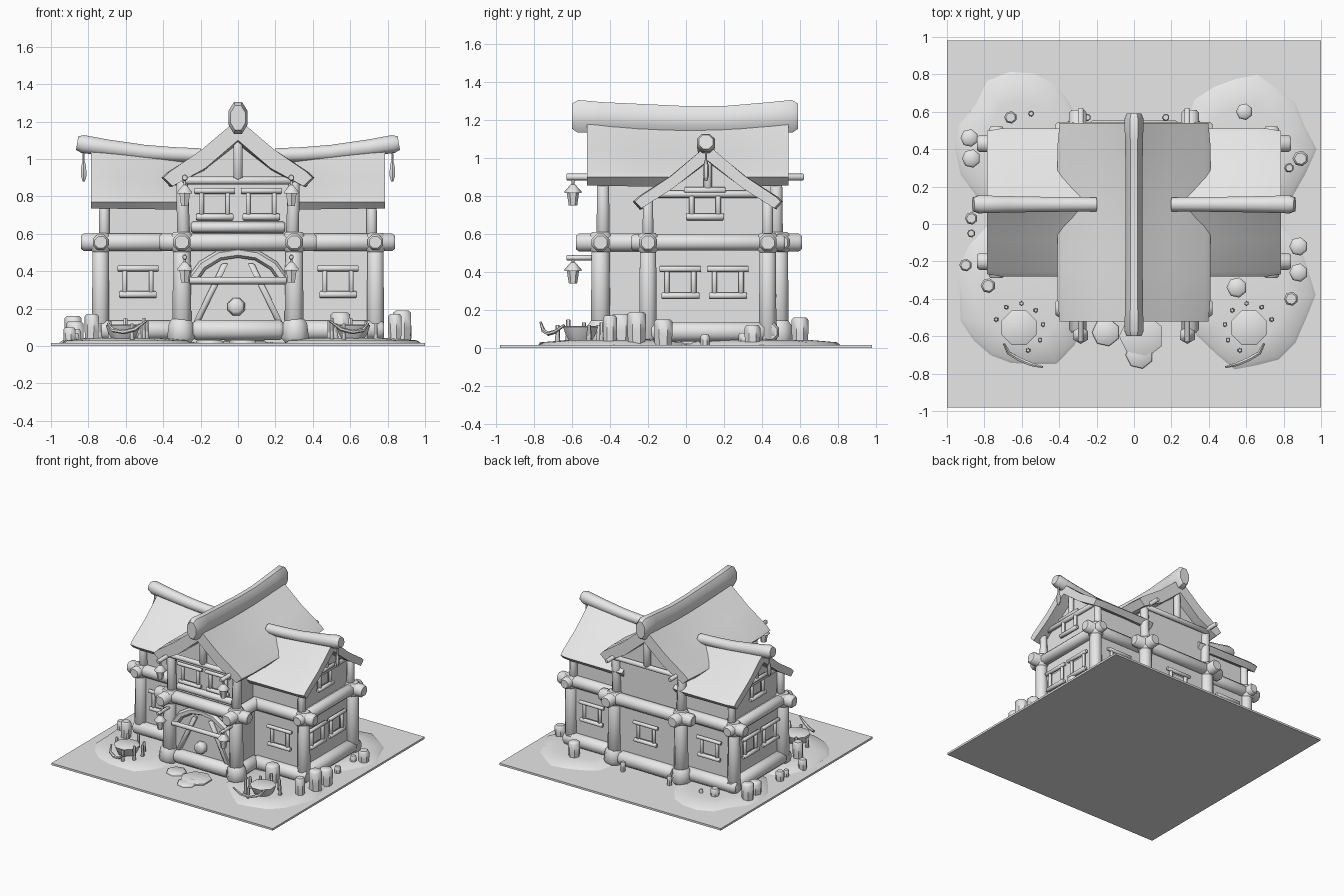
import bpy, bmesh, math, random
from mathutils import Vector as V
random.seed(4)

grey = bpy.data.materials.new("plain_grey")
grey.diffuse_color = (0.8, 0.8, 0.8, 1)


def finish(name, bm, angle=45):
    bmesh.ops.recalc_face_normals(bm, faces=bm.faces)
    me = bpy.data.meshes.new(name)
    bm.to_mesh(me)
    bm.free()
    me.materials.append(grey)
    me.shade_smooth()
    me.set_sharp_from_angle(angle=math.radians(angle))
    ob = bpy.data.objects.new(name, me)
    bpy.context.collection.objects.link(ob)
    return ob


def skin(name, rings, angle=45):
    """Closed solid through a list of rings with equal point counts."""
    bm = bmesh.new()
    rows = [[bm.verts.new(p) for p in r] for r in rings]
    n = len(rows[0])
    for a, b in zip(rows, rows[1:]):
        for i in range(n):
            bm.faces.new((a[i], a[(i + 1) % n], b[(i + 1) % n], b[i]))
    bm.faces.new(rows[0])
    bm.faces.new(rows[-1])
    return finish(name, bm, angle)


def tube(name, pts, radii, sides=8, squash=1.0, angle=50):
    pts = [V(p) for p in pts]
    rings = []
    for i, p in enumerate(pts):
        t = (pts[min(i + 1, len(pts) - 1)] - pts[max(i - 1, 0)]).normalized()
        side = V((1, 0, 0)) if abs(t.z) > 0.9 else t.cross(V((0, 0, 1))).normalized()
        up = side.cross(t).normalized()
        ring = []
        for k in range(sides):
            a = math.tau * (k + 0.5) / sides
            ring.append(p + radii[i] * (side * math.cos(a) + up * squash * math.sin(a)))
        rings.append(ring)
    return skin(name, rings, angle)


def log(name, a, b, r, r2=None, sides=8):
    """Straight log with softened ends."""
    a, b = V(a), V(b)
    r2 = r2 or r
    d = (b - a).normalized() * r * 0.3
    return tube(name, [a, a + d, b - d, b], [r * 0.75, r, r2, r2 * 0.75], sides)


def prism(name, prof, a0, a1, axis):
    def put(p, a):
        return (p[0], a, p[1]) if axis == 'y' else (a, p[0], p[1])
    return skin(name, [[put(p, a) for p in prof] for a in (a0, a1)], 20)


def box(name, x0, x1, y0, y1, z0, z1):
    return prism(name, [(x0, z0), (x1, z0), (x1, z1), (x0, z1)], y0, y1, 'y')


def roof(name, half, ridge, centre, u0, u1, sag, axis):
    """Thick sagging slab roof; half = profile from top ridge round the eave to under ridge."""
    top = [p for p in half if p[0] > 0]
    loop = [half[0]] + top + [half[-1]] + [(-v, z) for v, z in reversed(top)]
    w = max(p[0] for p in half)
    rings = []
    for i in range(9):
        t = i / 8
        u = u0 + (u1 - u0) * t
        ring = []
        for v, z in loop:
            pinch = 0.97 if i in (0, 8) else 1
            zz = ridge + z - sag(t) * (1 - abs(v) / w)
            ring.append((v * pinch + centre, u, zz) if axis == 'y' else (u, v * pinch + centre, zz))
        rings.append(ring)
    return skin(name, rings, 35)


def window(name, c, along, out):
    """Log-framed window; along = wall direction, out = wall normal."""
    c, a, o, z = V(c), V(along), V(out), V((0, 0, 1))
    for part, h, w, r in (("lintel", 0.07, 0.11, 0.016), ("sill", -0.07, 0.10, 0.018)):
        m = c + z * h + o * 0.025
        log(f"{name}_{part}", m - a * w, m + a * w, r, sides=6)
    for s in (-1, 1):
        m = c + a * 0.07 * s + o * 0.02
        log(f"{name}_jamb", m - z * 0.065, m + z * 0.065, 0.014, sides=6)
    skin(f"{name}_pane", [[c + a * sx * 0.065 + z * sz * 0.06 + o * d
         for sx, sz in ((-1, -1), (1, -1), (1, 1), (-1, 1))] for d in (-0.004, 0.004)], 20)


# ground plate and dirt mounds
box("ground_plate", -1, 1, -0.98, 0.98, 0, 0.016)
for s in (-1, 1):
    for f, cy in (("front", -0.38), ("back", 0.40)):
        wob = [random.uniform(0.9, 1.07) for _ in range(18)]
        skin(f"dirt_mound_{f}", [[(s * 0.6 + math.cos(k * math.tau / 18) * 0.36 * q * w,
             cy + math.sin(k * math.tau / 18) * 0.41 * q * w, z) for k, w in enumerate(wob)]
             for q, z in ((1, 0.01), (0.93, 0.03), (0.6, 0.042))])

# walls with gables
box("centre_lower_wall", -0.29, 0.29, -0.44, 0.49, 0.02, 0.58)
prism("centre_upper_wall", [(-0.27, 0.56), (0.27, 0.56), (0.27, 0.9), (0, 1.12), (-0.27, 0.9)],
      -0.41, 0.47, 'y')
for s in (-1, 1):
    box("wing_lower_wall", *sorted((s * 0.25, s * 0.71)), -0.2, 0.43, 0.02, 0.58)
    prism("wing_upper_wall", [(-0.19, 0.56), (0.42, 0.56), (0.42, 0.76), (0.115, 1.0), (-0.19, 0.76)],
          s * 0.25, s * 0.69, 'x')

# foundations
for y in (-0.45, 0.50):
    log("centre_foundation", (-0.24, y, 0.085), (0.24, y, 0.085), 0.058)
for s in (-1, 1):
    for y in (-0.21, 0.44):
        log("wing_foundation", (s * 0.3, y, 0.085), (s * 0.78, y, 0.085), 0.055)
    log("side_foundation", (s * 0.73, -0.24, 0.085), (s * 0.73, 0.48, 0.085), 0.055)
    log("centre_side_foundation", (s * 0.3, -0.48, 0.085), (s * 0.3, -0.2, 0.085), 0.055)

# posts, joints and beams
for s in (-1, 1):
    for y in (-0.45, 0.49):
        log("centre_post_foot", (s * 0.305, y, 0.02), (s * 0.305, y, 0.145), 0.08, 0.07)
        log("centre_post", (s * 0.3, y, 0.1), (s * 0.3, y, 0.56), 0.055, 0.05)
        log("centre_upper_post", (s * 0.29, y * 0.97, 0.56), (s * 0.3, y * 0.97, 0.92), 0.038, 0.033)
        log("centre_joint", (s * 0.3, y, 0.5), (s * 0.3, y, 0.61), 0.063)
    for y in (-0.2, 0.43):
        log("wing_post", (s * 0.735, y, 0.04), (s * 0.735, y, 0.56), 0.05, 0.046)
        log("wing_upper_post", (s * 0.715, y, 0.56), (s * 0.715, y, 0.79), 0.032, 0.028)
        log("wing_joint", (s * 0.735, y, 0.5), (s * 0.735, y, 0.605), 0.058)
        log("wing_beam", (s * 0.28, y, 0.555), (s * 0.84, y, 0.555), 0.05)
    log("wing_side_beam", (s * 0.735, -0.29, 0.555), (s * 0.735, 0.52, 0.555), 0.045)
    log("centre_side_beam", (s * 0.3, -0.58, 0.555), (s * 0.3, 0.61, 0.555), 0.05)
    log("eave_pole", (s * 0.285, -0.63, 0.9), (s * 0.285, 0.62, 0.9), 0.018, sides=6)
    log("gable_tie", (s * 0.71, -0.16, 0.81), (s * 0.71, 0.39, 0.81), 0.02, sides=6)
    log("gable_king_post", (s * 0.71, 0.115, 0.82), (s * 0.71, 0.115, 1.0), 0.022, sides=6)
for y in (-0.45, 0.50):
    log("centre_beam", (-0.42, y, 0.555), (0.42, y, 0.555), 0.05)
    log("gable_tie", (-0.3, y, 0.885), (0.3, y, 0.885), 0.022, sides=6)
    log("king_post", (0, y, 0.89), (0, y, 1.15), 0.028, sides=6)
log("balcony_board", (-0.25, -0.42, 0.635), (0.25, -0.42, 0.635), 0.03, sides=6)

# roofs and ridge logs
roof("main_roof", [(0, 0), (0.2, -0.165), (0.38, -0.285), (0.41, -0.315), (0.36, -0.36),
     (0.18, -0.265), (0, -0.115)], 1.215, 0, -0.52, 0.54, lambda t: 0.2 * t * (1 - t), 'y')
tube("main_ridge", [(0, y, z) for y, z in ((-0.6, 1.22), (-0.57, 1.22), (-0.45, 1.215), (0, 1.2),
     (0.2, 1.2), (0.45, 1.215), (0.56, 1.22), (0.59, 1.22))],
     [0.043, 0.056, 0.052, 0.048, 0.048, 0.052, 0.056, 0.043], 8, 1.65)
for s in (-1, 1):
    roof("wing_roof", [(0, 0), (0.2, -0.165), (0.37, -0.275), (0.395, -0.3), (0.36, -0.335),
         (0.19, -0.23), (0, -0.085)], 1.07, 0.115, s * 0.23, s * 0.785,
         lambda t: 0.085 * (1 - t) ** 1.5, 'x')
    tube("wing_ridge", [(s * x, 0.105, z) for x, z in ((0.2, 1.02), (0.35, 1.025), (0.5, 1.035),
         (0.7, 1.06), (0.83, 1.08), (0.86, 1.085))], [0.04, 0.042, 0.044, 0.048, 0.052, 0.04])
    # hanging charm under the wing ridge
    tube("ridge_charm", [(s * 0.825, 0.105, z) for z in (0.88, 0.91, 0.96, 0.99, 1.05)],
         [0.007, 0.017, 0.015, 0.006, 0.006], 6)

# windows on every side
for s in (-1, 1):
    window("front_wing_window", (s * 0.535, -0.205, 0.345), (1, 0, 0), (0, -1, 0))
    window("back_wing_window", (s * 0.53, 0.435, 0.345), (1, 0, 0), (0, 1, 0))
    window("front_upper_window", (s * 0.125, -0.415, 0.76), (1, 0, 0), (0, -1, 0))
    window("gable_window", (s * 0.695, 0.1, 0.76), (0, 1, 0), (s, 0, 0))
    for y in (-0.03, 0.22):
        window("side_window", (s * 0.715, y, 0.345), (0, 1, 0), (s, 0, 0))
window("back_window", (0, 0.495, 0.345), (1, 0, 0), (0, 1, 0))

# doorway: arch, legs, crossbar and round emblem
arch = [(-0.24, 0.36), (-0.19, 0.43), (-0.1, 0.485), (0, 0.5), (0.1, 0.485), (0.19, 0.43), (0.24, 0.36)]
tube("door_arch", [(x, -0.455, z) for x, z in arch], [0.028] * 7, 6)
for s in (-1, 1):
    log("door_brace", (s * 0.07, -0.45, 0.44), (s * 0.22, -0.45, 0.13), 0.02, sides=6)
log("door_crossbar", (-0.26, -0.475, 0.35), (0.26, -0.475, 0.35), 0.02, sides=6)
tube("door_emblem", [(-0.01, y, 0.21) for y in (-0.5, -0.49, -0.46, -0.43)], [0.03, 0.045, 0.05, 0.04], 8)

# lanterns
for s in (-1, 1):
    for z in (0.34, 0.75):
        x, y = s * 0.285, -0.595
        tube("lantern_body", [(x, y, z), (x, y, z + 0.07)], [0.022, 0.033], 6)
        tube("lantern_cap", [(x, y, z + 0.065), (x, y, z + 0.075), (x, y, z + 0.11)], [0.046, 0.044, 0.012], 6)
        log("lantern_cord", (x, y, z + 0.1), (x, y, z + 0.15), 0.007, sides=6)
    log("lantern_arm", (s * 0.285, -0.63, 0.475), (s * 0.285, -0.45, 0.475), 0.014, sides=6)

# garden: round planter, stakes and a bent branch on both sides
for s in (-1, 1):
    cx, cy = s * 0.615, -0.555
    tube("planter", [(cx, cy, z) for z in (0.03, 0.07, 0.11, 0.115)], [0.06, 0.085, 0.1, 0.09], 8)
    for k in range(7):
        a = math.radians(20 + k * 38)
        x, y = cx + s * 0.13 * math.cos(a), cy + 0.13 * math.sin(a)
        log("garden_stake", (x, y, 0.02), (x, y, 0.12 + 0.015 * (k % 3)), 0.014, 0.011, 6)
    tube("bent_branch", [(s * x, y, z) for x, y, z in ((0.695, -0.64, 0.12), (0.67, -0.69, 0.085),
         (0.61, -0.725, 0.075), (0.55, -0.75, 0.09), (0.49, -0.765, 0.135))],
         [0.007, 0.011, 0.012, 0.011, 0.006], 6)

# pots and stones: x, y, radius, height
pots = [(-0.88, 0.46, 0.048, 0.16), (-0.87, 0.35, 0.05, 0.13), (-0.66, 0.57, 0.034, 0.1),
        (-0.55, 0.59, 0.015, 0.07), (-0.87, 0.03, 0.034, 0.09), (-0.87, -0.05, 0.022, 0.07),
        (-0.9, -0.22, 0.034, 0.1), (0.59, 0.6, 0.045, 0.16), (0.89, 0.35, 0.042, 0.12),
        (0.83, 0.3, 0.025, 0.08), (0.88, -0.12, 0.05, 0.15), (0.88, -0.26, 0.05, 0.19),
        (0.84, -0.4, 0.038, 0.17), (0.55, -0.34, 0.055, 0.18), (0.83, 0.1, 0.025, 0.07),
        (-0.78, -0.33, 0.04, 0.17), (-0.25, 0.57, 0.02, 0.09), (0.17, 0.57, 0.02, 0.09)]
for x, y, r, h in pots:
    tube("pot", [(x, y, z) for z in (0.01, h * 0.5, h - 0.012, h)], [r * 0.9, r, r, r * 0.75], 7)

# flat stepping stones at the door
for x, y, r in ((-0.15, -0.58, 0.075), (0.04, -0.6, 0.12), (0.03, -0.7, 0.075)):
    tube("step_stone", [(x, y, 0.01), (x, y, 0.026), (x, y, 0.032)], [r, r, r * 0.9], 7)
